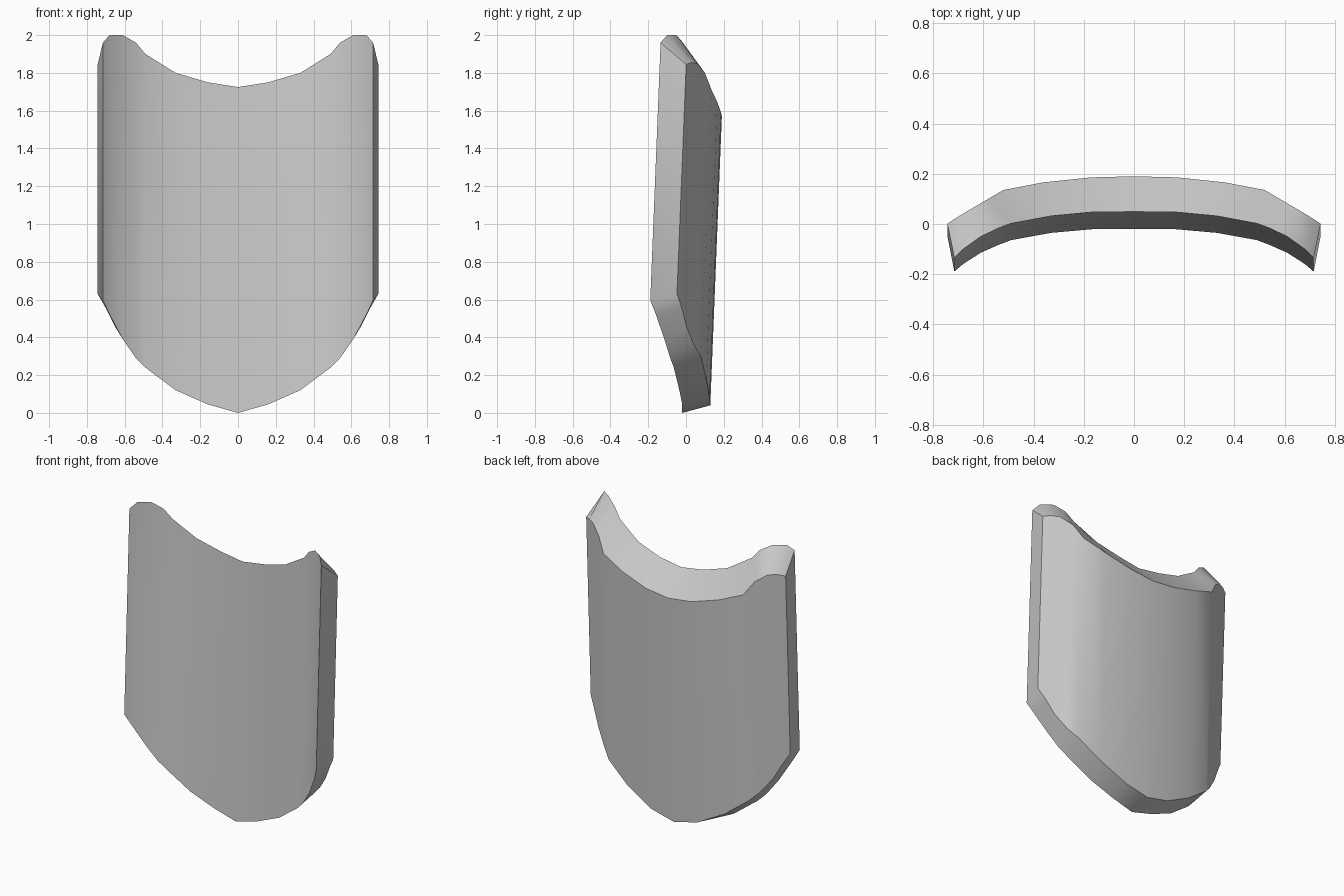
import bpy
import math

cube = bpy.data.objects.get("Cube")
if cube:
    bpy.data.objects.remove(cube, do_unlink=True)

LEAN = 0.04  # backward tilt per unit of height

# Half profiles from centre to side: x, depth, top height, bottom height
FRONT = [
    (0, -.02, 1.725, 0), (.16, -.022, 1.75, .045), (.33, -.04, 1.8, .12),
    (.49, -.074, 1.9, .24), (.54, -.095, 1.96, .29), (.61, -.13, 2, .39),
    (.68, -.18, 2, .52), (.715, -.213, 1.96, .595),
]
BACK = [
    (0, .127, 1.57, .04), (.17, .122, 1.59, .08), (.36, .1, 1.645, .18),
    (.52, .067, 1.71, .3), (.58, .028, 1.8, .36), (.65, -.015, 1.85, .455),
    (.7, -.045, 1.855, .555), (.743, -.073, 1.845, .63),
]


def full_width(half):
    mirrored = [(-x, y, top, low) for x, y, top, low in reversed(half[1:])]
    return mirrored + half


def make_material(name, color):
    mat = bpy.data.materials.new(name)
    mat.use_nodes = True
    mat.diffuse_color = color
    mat.node_tree.nodes["Principled BSDF"].inputs["Base Color"].default_value = color
    return mat


def build_plate(name, front, back, mat):
    # Each column has four corners: front top, front low, back low, back top
    verts, faces = [], []
    for f, b in zip(full_width(front), full_width(back)):
        for x, y, z in ((f[0], f[1], f[2]), (f[0], f[1], f[3]),
                        (b[0], b[1], b[3]), (b[0], b[1], b[2])):
            verts.append((x, y + LEAN * z, z))
    columns = len(verts) // 4
    for c in range(columns - 1):
        for k in range(4):
            n = (k + 1) % 4
            faces.append((c * 4 + k, c * 4 + n, c * 4 + 4 + n, c * 4 + 4 + k))
    # Side walls
    last = len(verts) - 4
    faces.append((3, 2, 1, 0))
    faces.append((last, last + 1, last + 2, last + 3))
    mesh = bpy.data.meshes.new(name)
    mesh.from_pydata(verts, [], faces)
    mesh.materials.append(mat)
    obj = bpy.data.objects.new(name, mesh)
    bpy.context.collection.objects.link(obj)
    return obj


# Curved plate with a scooped top and pointed bottom
plate = build_plate("curved_plate", FRONT, BACK,
                    make_material("light grey", (0.6, 0.6, 0.6, 1)))
bpy.ops.object.select_all(action="DESELECT")
plate.select_set(True)
bpy.context.view_layer.objects.active = plate
bpy.ops.object.shade_smooth_by_angle(angle=math.radians(40))
